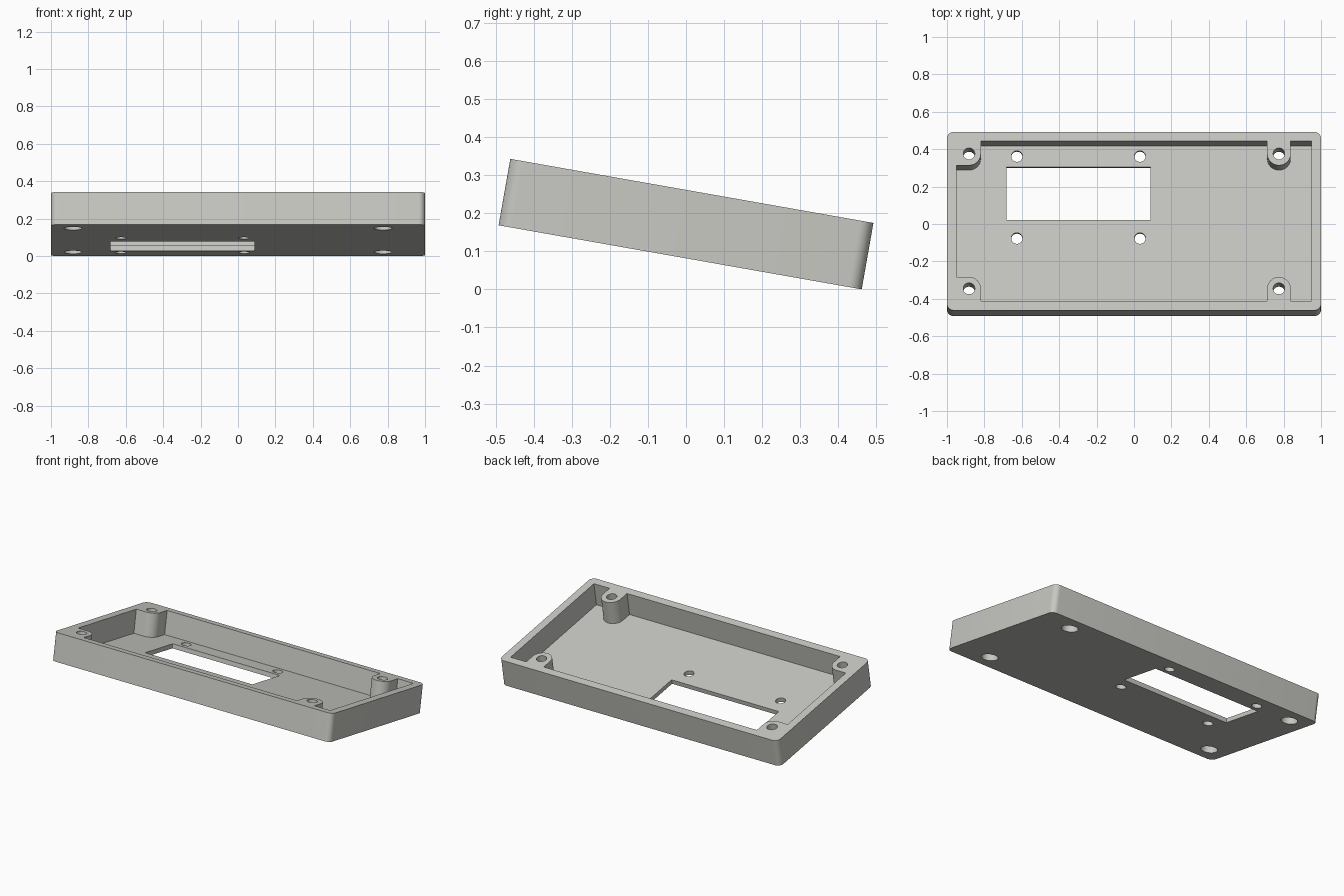
import bpy, bmesh, math

if "Cube" in bpy.data.objects:
    bpy.data.objects.remove(bpy.data.objects["Cube"])

TILT = math.radians(10)
HALF_X, HALF_Y, THICK = 1.0, 0.484, 0.177
WALL, FLOOR = 0.05, 0.028
BOT, TOP = -THICK / 2, THICK / 2
POST_R, POST_Y, LEFT_X, RIGHT_X = 0.063, 0.366, -0.882, 0.775


def arc(cx, cy, r, a0, a1, n):
    """Points along an arc, angles in degrees."""
    return [(cx + r * math.cos(math.radians(a0 + (a1 - a0) * i / n)),
             cy + r * math.sin(math.radians(a0 + (a1 - a0) * i / n))) for i in range(n + 1)]


def prism(name, outline, z0, z1):
    """Extrude a closed counter-clockwise outline from z0 to z1."""
    bm = bmesh.new()
    low = [bm.verts.new((x, y, z0)) for x, y in outline]
    high = [bm.verts.new((x, y, z1)) for x, y in outline]
    bm.faces.new(low[::-1])
    bm.faces.new(high)
    n = len(low)
    for i in range(n):
        j = (i + 1) % n
        bm.faces.new((low[i], low[j], high[j], high[i]))
    bmesh.ops.recalc_face_normals(bm, faces=bm.faces)
    mesh = bpy.data.meshes.new(name)
    bm.to_mesh(mesh)
    bm.free()
    obj = bpy.data.objects.new(name, mesh)
    bpy.context.collection.objects.link(obj)
    return obj


def cut(body, name, outline, z0, z1):
    """Subtract a prism from the body and discard the cutter."""
    cutter = prism(name, outline, z0, z1)
    cutter.hide_render = True
    mod = body.modifiers.new(name, 'BOOLEAN')
    mod.operation = 'DIFFERENCE'
    mod.solver = 'EXACT'
    mod.object = cutter
    bpy.context.view_layer.objects.active = body
    bpy.ops.object.modifier_apply(modifier=mod.name)
    bpy.data.objects.remove(cutter, do_unlink=True)


def circle(x, y, r):
    return arc(x, y, r, 0, 360, 32)[:-1]


# Outer block with rounded vertical corners
r = 0.035
outline = []
for sx, sy, a in ((1, 1, 0), (-1, 1, 90), (-1, -1, 180), (1, -1, 270)):
    outline += arc(sx * (HALF_X - r), sy * (HALF_Y - r), r, a, a + 90, 8)
body = prism("tilted_case", outline, BOT, TOP)

# Cavity that leaves the walls, floor and four screw posts standing
ix, iy = HALF_X - WALL, HALF_Y - WALL
lower = [(-ix, -POST_Y + POST_R)]
lower += arc(LEFT_X, -POST_Y, POST_R, 90, 0, 10)
lower += [(LEFT_X + POST_R, -iy), (RIGHT_X - POST_R, -iy)]
lower += arc(RIGHT_X, -POST_Y, POST_R, 180, 0, 20)
lower += [(RIGHT_X + POST_R, -iy), (ix, -iy)]
cavity = lower + [(x, -y) for x, y in reversed(lower)]
cut(body, "cavity_cutter", cavity, BOT + FLOOR, TOP + 0.1)

# Display window
cut(body, "window_cutter", [(-0.682, 0.033), (0.088, 0.033), (0.088, 0.32), (-0.682, 0.32)],
    BOT - 0.1, BOT + 0.1)

# Small mounting holes around the window
for x in (-0.626, 0.032):
    for y in (-0.067, 0.378):
        cut(body, "mount_hole_cutter", circle(x, y, 0.03), BOT - 0.1, BOT + 0.1)

# Screw holes through the posts, widened from below for the screw heads
for x in (LEFT_X, RIGHT_X):
    for y in (-POST_Y, POST_Y):
        cut(body, "screw_hole_cutter", circle(x, y, 0.031), BOT - 0.1, TOP + 0.1)
        cut(body, "screw_head_cutter", circle(x, y, 0.049), BOT - 0.1, BOT + 0.06)

# Warm light grey finish
mat = bpy.data.materials.new("light_grey")
mat.diffuse_color = (0.58, 0.58, 0.545, 1)
mat.use_nodes = True
mat.node_tree.nodes["Principled BSDF"].inputs["Base Color"].default_value = mat.diffuse_color
body.data.materials.clear()
body.data.materials.append(mat)
for p in body.data.polygons:
    p.material_index = 0

# Tilt so the front is raised, resting on the lower back edge
body.rotation_euler.x = -TILT
body.location.z = HALF_Y * math.sin(TILT) + TOP * math.cos(TILT)
bpy.ops.object.select_all(action='DESELECT')
body.select_set(True)
bpy.context.view_layer.objects.active = body
bpy.ops.object.shade_smooth_by_angle(angle=math.radians(30))
